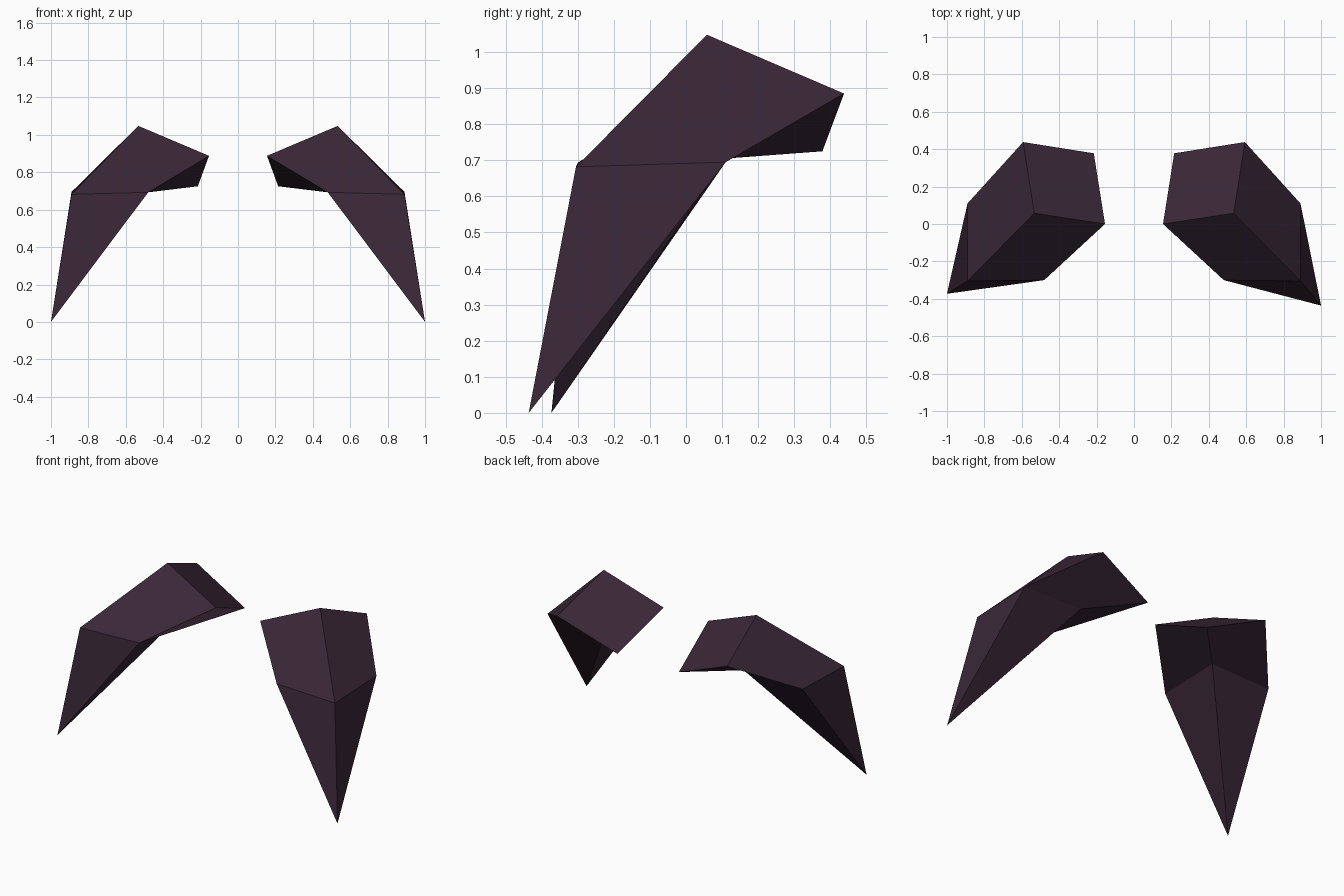
import bpy, bmesh

if "Cube" in bpy.data.objects:
    bpy.data.objects.remove(bpy.data.objects["Cube"])

mat = bpy.data.materials.new("dark plum")
mat.diffuse_color = (0.042, 0.0205, 0.039, 1)
mat.use_nodes = True
mat.node_tree.nodes["Principled BSDF"].inputs["Base Color"].default_value = mat.diffuse_color

# square root end and square elbow of one claw (right side)
ROOT = [(0.155, 0.0, 0.888), (0.533, 0.058, 1.048), (0.593, 0.438, 0.885), (0.215, 0.378, 0.725)]
ELBOW = [(0.48, -0.30, 0.693), (0.89, -0.305, 0.682), (0.89, 0.11, 0.695), (0.48, 0.11, 0.705)]


def claw(name, side, tip):
    """Bent four-sided claw: capped root, elbow ring, pointed tip."""
    bm = bmesh.new()
    vert = lambda p: bm.verts.new((p[0] * side, p[1], p[2]))
    root = [vert(p) for p in ROOT]
    elbow = [vert(p) for p in ELBOW]
    point = vert(tip)
    bm.faces.new(root)
    for i in range(4):
        j = (i + 1) % 4
        bm.faces.new((root[i], root[j], elbow[j], elbow[i]))
        bm.faces.new((elbow[i], elbow[j], point))
    bmesh.ops.recalc_face_normals(bm, faces=bm.faces)
    mesh = bpy.data.meshes.new(name)
    bm.to_mesh(mesh)
    bm.free()
    mesh.materials.append(mat)
    bpy.context.collection.objects.link(bpy.data.objects.new(name, mesh))


# the two tips differ slightly in depth
claw("right_claw", 1, (1.0, -0.436, 0.0))
claw("left_claw", -1, (1.0, -0.373, 0.0))
